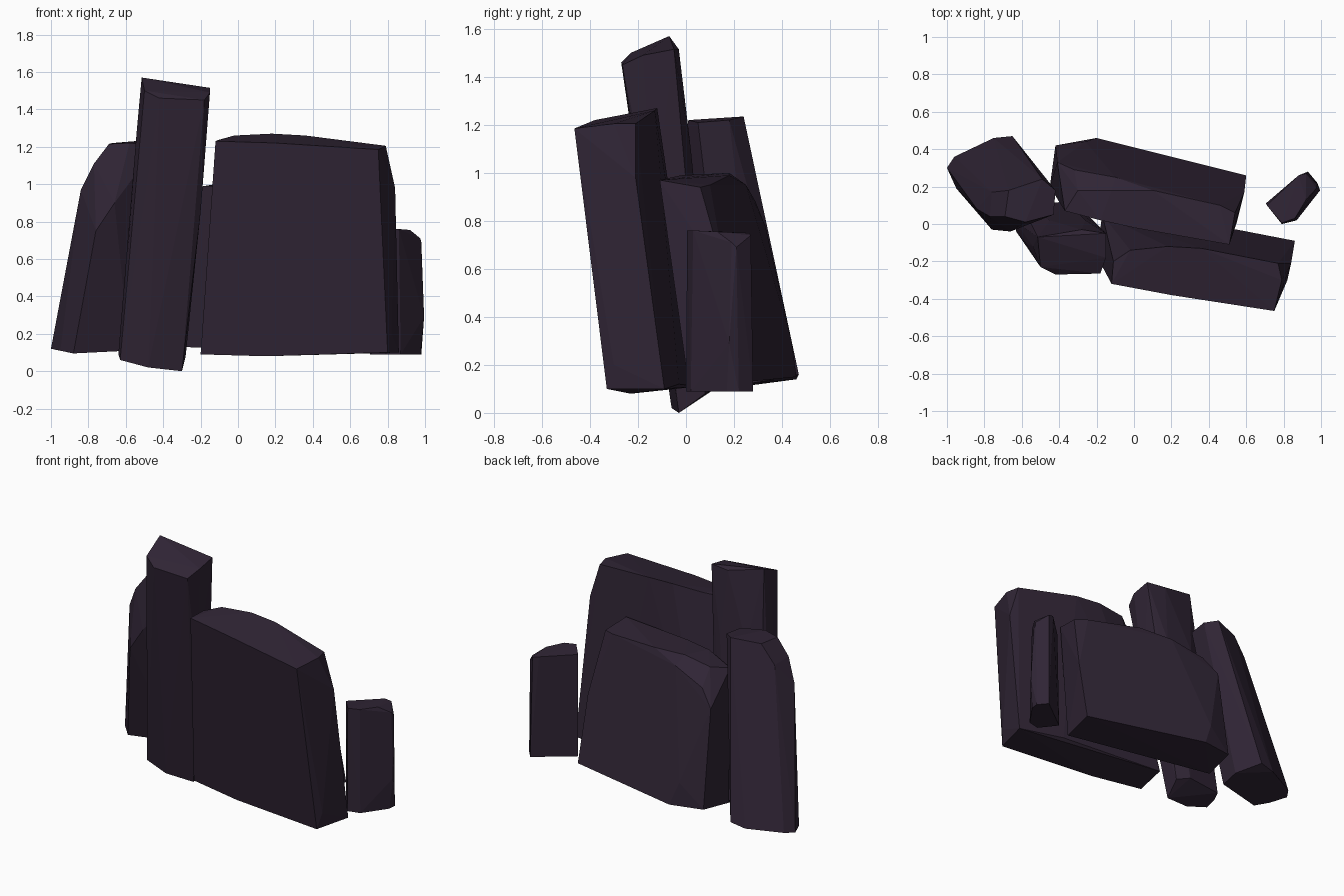
import bpy, bmesh, math

# one dark violet stone colour
stone = bpy.data.materials.new("dark_violet_stone")
stone.diffuse_color = (0.029, 0.018, 0.035, 1.0)


def rock(name, corners):
    """Faceted boulder: convex hull around its measured corners, flat shaded."""
    bm = bmesh.new()
    for c in corners:
        bm.verts.new(c)
    res = bmesh.ops.convex_hull(bm, input=bm.verts[:])
    inner = {g for g in res["geom_interior"] + res["geom_unused"]
             if isinstance(g, bmesh.types.BMVert)}
    bmesh.ops.delete(bm, geom=list(inner), context='VERTS')
    bmesh.ops.dissolve_limit(bm, angle_limit=math.radians(2),
                             verts=bm.verts[:], edges=bm.edges[:])
    bmesh.ops.recalc_face_normals(bm, faces=bm.faces[:])
    me = bpy.data.meshes.new(name)
    bm.to_mesh(me)
    bm.free()
    me.materials.append(stone)
    ob = bpy.data.objects.new(name, me)
    bpy.context.collection.objects.link(ob)
    return ob


# broad slab at the front, leaning forward
rock("front_slab", [
    # base
    (-0.20, -0.17, 0.09), (0.15, -0.23, 0.08), (0.80, -0.33, 0.10),
    (0.86, -0.09, 0.10), (0.55, -0.03, 0.12), (-0.17, 0.05, 0.11),
    # chipped right edge
    (0.75, -0.385, 0.55), (0.79, -0.36, 0.60), (0.82, -0.30, 0.20),
    (0.84, -0.20, 0.60), (0.84, -0.21, 0.98),
    # front rim
    (-0.12, -0.32, 1.23), (0.20, -0.38, 1.22), (0.55, -0.42, 1.19),
    (0.75, -0.465, 1.185), (0.79, -0.30, 1.205),
    # back rim
    (0.77, -0.21, 1.205), (0.50, -0.16, 1.225), (0.36, -0.13, 1.26),
    (0.18, -0.12, 1.27), (-0.02, -0.14, 1.26), (-0.11, -0.20, 1.235),
])

# broad slab behind it
rock("back_slab", [
    (-0.45, 0.20, 0.13), (0.55, 0.01, 0.12), (0.60, 0.26, 0.13),
    (-0.20, 0.46, 0.15), (-0.42, 0.42, 0.16), (-0.26, 0.44, 0.30),
    (-0.40, 0.38, 0.42),
    (0.59, 0.17, 0.55), (-0.41, 0.33, 0.78),
    # top
    (-0.37, 0.07, 0.94), (-0.18, 0.02, 0.99), (0.00, -0.02, 0.99),
    (0.51, -0.11, 0.97), (0.54, 0.06, 0.94), (0.46, 0.10, 0.95),
    (0.10, 0.18, 0.99), (-0.12, 0.18, 1.00), (-0.10, 0.25, 0.95),
    (-0.32, 0.29, 0.88), (-0.30, 0.18, 0.97),
])

# tallest column
rock("tall_column", [
    (-0.63, -0.04, 0.06), (-0.48, -0.06, 0.02), (-0.30, -0.03, 0.00),
    (-0.28, 0.08, 0.08), (-0.36, 0.12, 0.10), (-0.60, 0.10, 0.09),
    (-0.64, 0.02, 0.09), (-0.58, -0.10, 0.75), (-0.20, -0.14, 0.85),
    (-0.26, 0.02, 1.10), (-0.45, 0.02, 1.10),
    # top
    (-0.50, -0.23, 1.50), (-0.42, -0.27, 1.46), (-0.18, -0.265, 1.45),
    (-0.15, -0.18, 1.49), (-0.15, -0.05, 1.515), (-0.28, -0.03, 1.515),
    (-0.515, -0.07, 1.57), (-0.54, -0.12, 1.30),
])

# leaning slab on the left
rock("left_slab", [
    (-1.00, 0.30, 0.12), (-0.96, 0.36, 0.13), (-0.75, 0.46, 0.14),
    (-0.65, 0.47, 0.16), (-0.57, 0.31, 0.13), (-0.58, 0.18, 0.11),
    (-0.88, 0.12, 0.095), (-0.95, 0.19, 0.11),
    # front bulge and shoulder
    (-0.76, -0.03, 0.75), (-0.66, -0.04, 0.90), (-0.84, 0.08, 0.97),
    (-0.77, 0.04, 1.11), (-0.76, 0.17, 1.10), (-0.57, 0.30, 0.90),
    # top
    (-0.69, 0.04, 1.215), (-0.58, 0.01, 1.22), (-0.43, 0.05, 1.21),
    (-0.42, 0.18, 1.22), (-0.49, 0.24, 1.235), (-0.67, 0.18, 1.22),
])

# small post standing apart on the right
rock("small_post", [
    (0.705, 0.11, 0.09), (0.79, 0.00, 0.09), (0.87, 0.02, 0.09),
    (0.975, 0.17, 0.09), (0.98, 0.22, 0.09), (0.93, 0.28, 0.09),
    (0.995, 0.18, 0.29),
    (0.71, 0.10, 0.75), (0.79, 0.005, 0.76), (0.86, 0.03, 0.76),
    (0.92, 0.13, 0.755), (0.975, 0.19, 0.71), (0.98, 0.21, 0.69),
    (0.92, 0.27, 0.74), (0.88, 0.26, 0.75),
])
